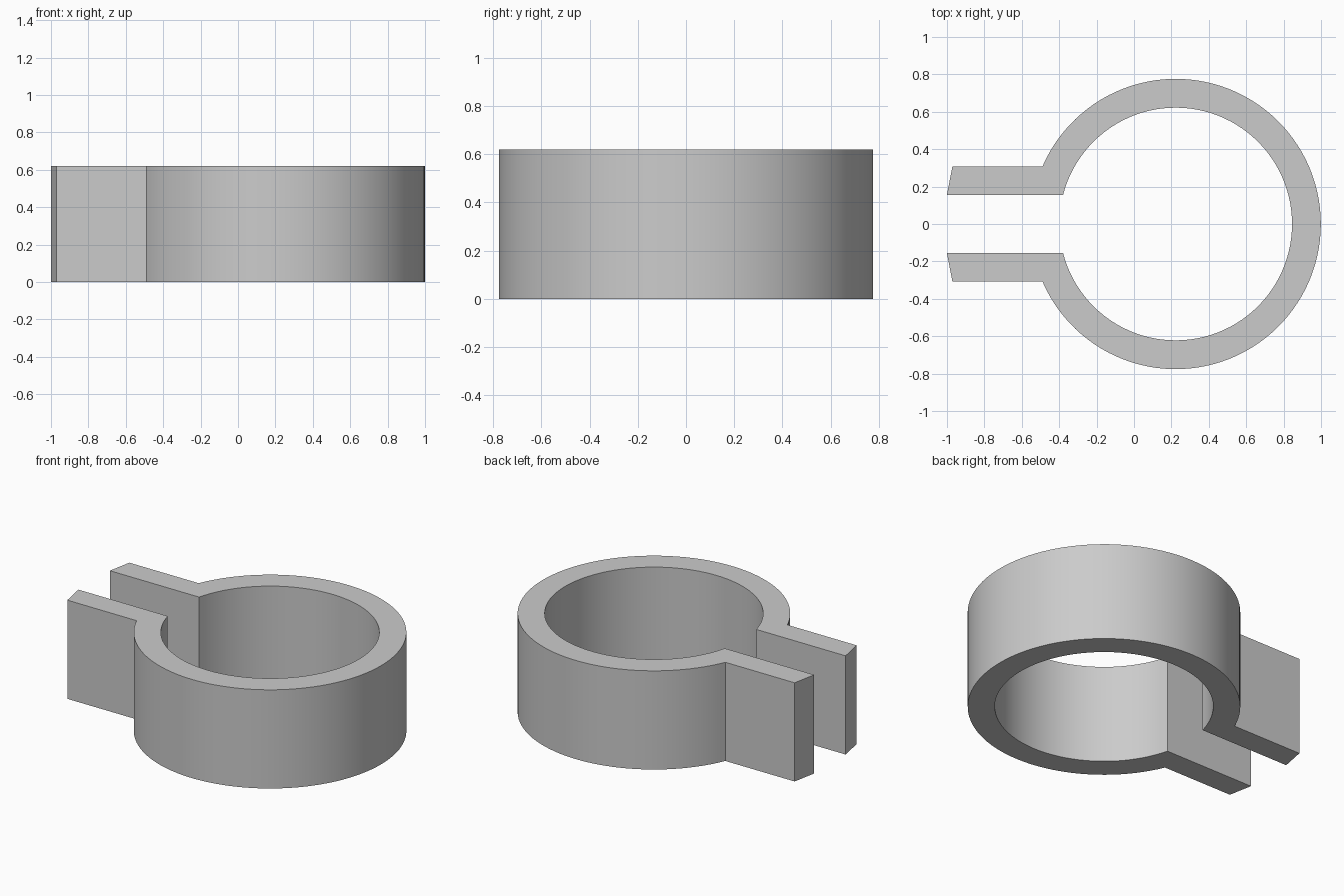
import bpy
import bmesh
from math import sqrt, atan2, pi, cos, sin, radians

cube = bpy.data.objects.get("Cube")
if cube:
    bpy.data.objects.remove(cube, do_unlink=True)

CENTER_X = 0.223
OUTER_R, INNER_R = 0.776, 0.622
TAB_OUT, TAB_IN = 0.308, 0.156   # half widths of the tab pair
END_R = 1.233                    # tab ends lie on a circle round the ring centre
HEIGHT = 0.62
SEGMENTS = 96


def arc(radius, half_width):
    """Points round the ring from the back tab to the front tab."""
    start = pi - atan2(half_width, sqrt(radius**2 - half_width**2))
    angles = [start * (1 - 2 * i / SEGMENTS) for i in range(SEGMENTS + 1)]
    return [(CENTER_X + radius * cos(a), radius * sin(a)) for a in angles]


def with_tabs(points, half_width):
    """Extend an arc with the two tab end points."""
    end_x = CENTER_X - sqrt(END_R**2 - half_width**2)
    return [(end_x, half_width)] + points + [(end_x, -half_width)]


# Paired outer and inner wall outlines
outer = with_tabs(arc(OUTER_R, TAB_OUT), TAB_OUT)
inner = with_tabs(arc(INNER_R, TAB_IN), TAB_IN)

# Flat strip between the outlines, extruded up to the clamp height
bm = bmesh.new()
rows = [[bm.verts.new((x, y, 0)) for x, y in line] for line in (outer, inner)]
for i in range(len(outer) - 1):
    bm.faces.new((rows[0][i], rows[0][i + 1], rows[1][i + 1], rows[1][i]))
result = bmesh.ops.extrude_face_region(bm, geom=bm.faces[:], use_keep_orig=True)
top = [v for v in result["geom"] if isinstance(v, bmesh.types.BMVert)]
bmesh.ops.translate(bm, verts=top, vec=(0, 0, HEIGHT))
bmesh.ops.recalc_face_normals(bm, faces=bm.faces[:])

mesh = bpy.data.meshes.new("ring_clamp")
bm.to_mesh(mesh)
bm.free()
clamp = bpy.data.objects.new("ring_clamp", mesh)
bpy.context.collection.objects.link(clamp)

# Plain grey material
grey = bpy.data.materials.new("light_grey")
grey.use_nodes = True
color = (0.6, 0.6, 0.6, 1)
grey.diffuse_color = color
grey.node_tree.nodes["Principled BSDF"].inputs["Base Color"].default_value = color
mesh.materials.append(grey)

# Smooth walls with crisp rims and corners
bpy.ops.object.select_all(action="DESELECT")
clamp.select_set(True)
bpy.context.view_layer.objects.active = clamp
bpy.ops.object.shade_smooth_by_angle(angle=radians(30))
